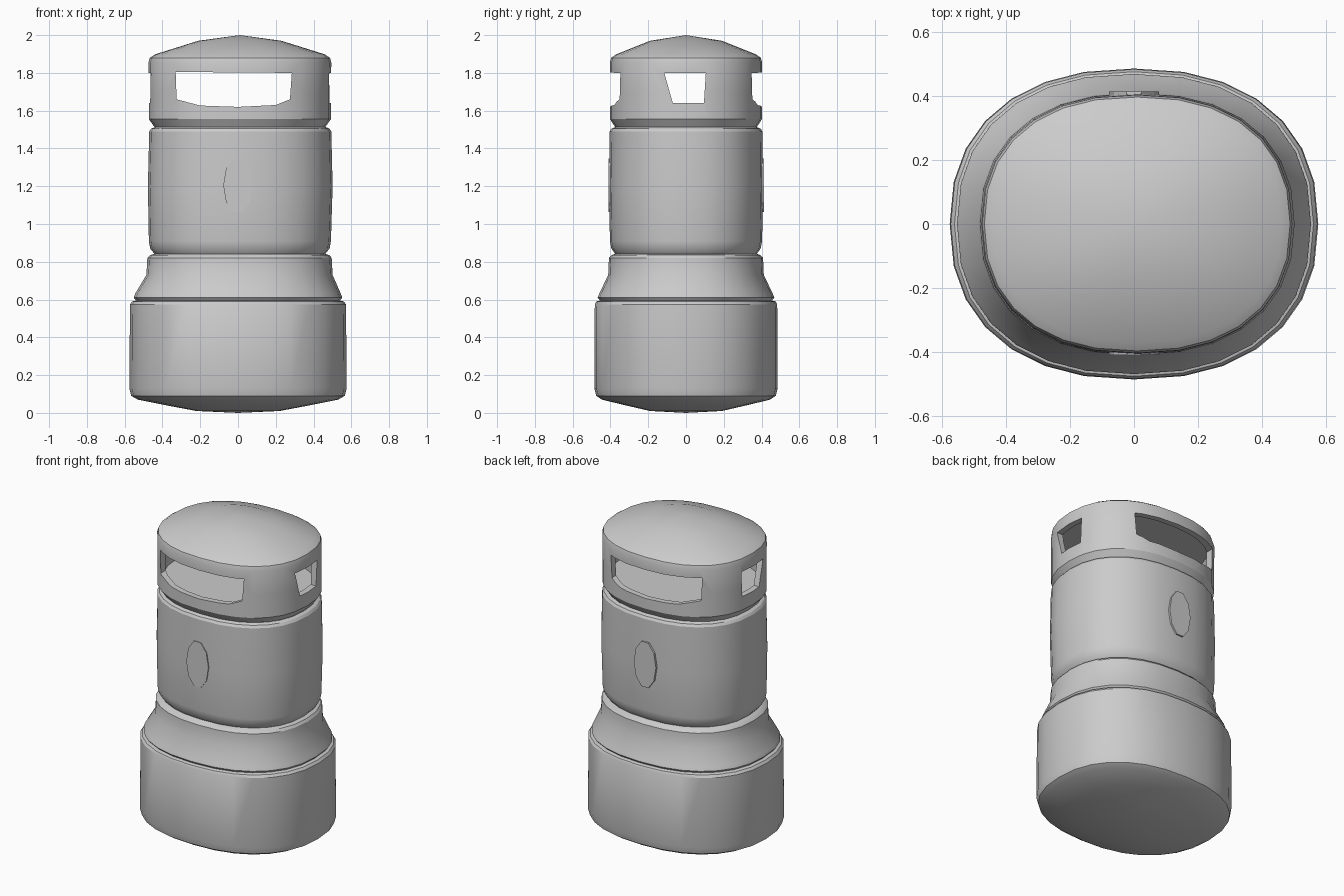
import bpy, bmesh, math

if "Cube" in bpy.data.objects:
    bpy.data.objects.remove(bpy.data.objects["Cube"])

SIDES = 28
POWER = 2.3          # slightly boxy oval cross-section


def add_mesh(name, bm):
    bmesh.ops.recalc_face_normals(bm, faces=bm.faces)
    mesh = bpy.data.meshes.new(name)
    bm.to_mesh(mesh)
    bm.free()
    obj = bpy.data.objects.new(name, mesh)
    bpy.context.collection.objects.link(obj)
    return obj


def oval_loft(name, profile, cap_start=False, cap_end=False):
    """Loft oval rings; profile rows are (rx, ry, z, centre x), rx = 0 is a pole."""
    bm = bmesh.new()
    rings = []
    for rx, ry, z, cx in profile:
        if rx == 0:
            rings.append([bm.verts.new((cx, 0, z))])
            continue
        ring = []
        for i in range(SIDES):
            a = 2 * math.pi * i / SIDES
            c, s = math.cos(a), math.sin(a)
            x = rx * math.copysign(abs(c) ** (2 / POWER), c)
            y = ry * math.copysign(abs(s) ** (2 / POWER), s)
            ring.append(bm.verts.new((cx + x, y, z)))
        rings.append(ring)
    for lo, hi in zip(rings, rings[1:]):
        for i in range(SIDES):
            j = (i + 1) % SIDES
            if len(lo) == 1:
                bm.faces.new((lo[0], hi[j], hi[i]))
            elif len(hi) == 1:
                bm.faces.new((lo[i], lo[j], hi[0]))
            else:
                bm.faces.new((lo[i], lo[j], hi[j], hi[i]))
    if cap_start:
        bm.faces.new(rings[0])
    if cap_end:
        bm.faces.new(rings[-1])
    return add_mesh(name, bm)


def prism(name, outline, axis, start, end):
    """Extrude a (u, z) outline along the x or y axis."""
    bm = bmesh.new()
    ends = []
    for d in (start, end):
        ends.append([bm.verts.new((u, d, z) if axis == 'y' else (d, u, z))
                     for u, z in outline])
    n = len(outline)
    bm.faces.new(ends[0])
    bm.faces.new(ends[1])
    for i in range(n):
        j = (i + 1) % n
        bm.faces.new((ends[0][i], ends[0][j], ends[1][j], ends[1][i]))
    return add_mesh(name, bm)


def cut(obj, cutter):
    mod = obj.modifiers.new("cut", 'BOOLEAN')
    mod.operation = 'DIFFERENCE'
    mod.solver = 'EXACT'
    mod.object = cutter
    cutter.hide_render = True
    bpy.context.view_layer.objects.active = obj
    bpy.ops.object.modifier_apply(modifier=mod.name)
    bpy.data.objects.remove(cutter)


def smooth(obj, angle=30):
    bpy.ops.object.select_all(action='DESELECT')
    obj.select_set(True)
    bpy.context.view_layer.objects.active = obj
    bpy.ops.object.shade_smooth_by_angle(angle=math.radians(angle))


# Wide base with a rounded underside, up to the first groove
base = oval_loft("base", [
    (0, 0, 0.0, 0), (0.22, 0.19, 0.01, 0), (0.38, 0.32, 0.04, 0),
    (0.53, 0.445, 0.07, 0), (0.565, 0.475, 0.09, 0), (0.575, 0.485, 0.13, 0),
    (0.572, 0.483, 0.575, 0), (0.56, 0.475, 0.59, 0), (0.54, 0.455, 0.595, 0)])

# Sloping collar between base and drum
collar = oval_loft("collar", [
    (0.54, 0.455, 0.595, 0), (0.552, 0.468, 0.61, 0), (0.545, 0.46, 0.63, 0),
    (0.493, 0.412, 0.73, 0.008), (0.488, 0.408, 0.82, 0.008),
    (0.475, 0.395, 0.835, 0.01), (0.452, 0.375, 0.842, 0.01)])

# Straight middle drum
drum = oval_loft("drum", [
    (0.452, 0.375, 0.842, 0.01), (0.475, 0.395, 0.87, 0.01),
    (0.482, 0.403, 0.91, 0.01), (0.489, 0.407, 1.2, 0.012),
    (0.482, 0.404, 1.49, 0.012), (0.472, 0.395, 1.505, 0.012),
    (0.452, 0.375, 1.513, 0.012)])

# Head with domed roof
head = oval_loft("head", [
    (0.452, 0.375, 1.513, 0.01), (0.482, 0.402, 1.555, 0.01),
    (0.482, 0.402, 1.7, 0.01), (0.484, 0.403, 1.855, 0.01),
    (0.477, 0.396, 1.88, 0.01), (0.45, 0.37, 1.898, 0.01),
    (0.22, 0.19, 1.97, 0.01), (0, 0, 2.0, 0.01)], cap_start=True)

# Hollow interior and the openings on all four sides
cut(head, oval_loft("cavity_cutter", [
    (0.445, 0.366, 1.6, 0.01), (0.445, 0.366, 1.83, 0.01)], True, True))
cut(head, prism("wide_opening_cutter", [
    (-0.33, 1.805), (0.285, 1.80), (0.275, 1.66), (0.2, 1.63), (0, 1.62),
    (-0.2, 1.627), (-0.325, 1.66)], 'y', -0.8, 0.8))
cut(head, prism("side_opening_cutter", [
    (-0.115, 1.80), (0.105, 1.80), (0.095, 1.64), (-0.07, 1.64)], 'x', -0.8, 0.8))

for part in (base, collar, drum, head):
    smooth(part)

# Low oval plaques on the front and back of the drum
plaque = [(0.078 * math.cos(a), 1.205 + 0.15 * math.sin(a))
          for a in (2 * math.pi * i / 10 for i in range(10))]
prism("front_plaque", plaque, 'y', -0.39, -0.409)
prism("back_plaque", plaque, 'y', 0.39, 0.414)
